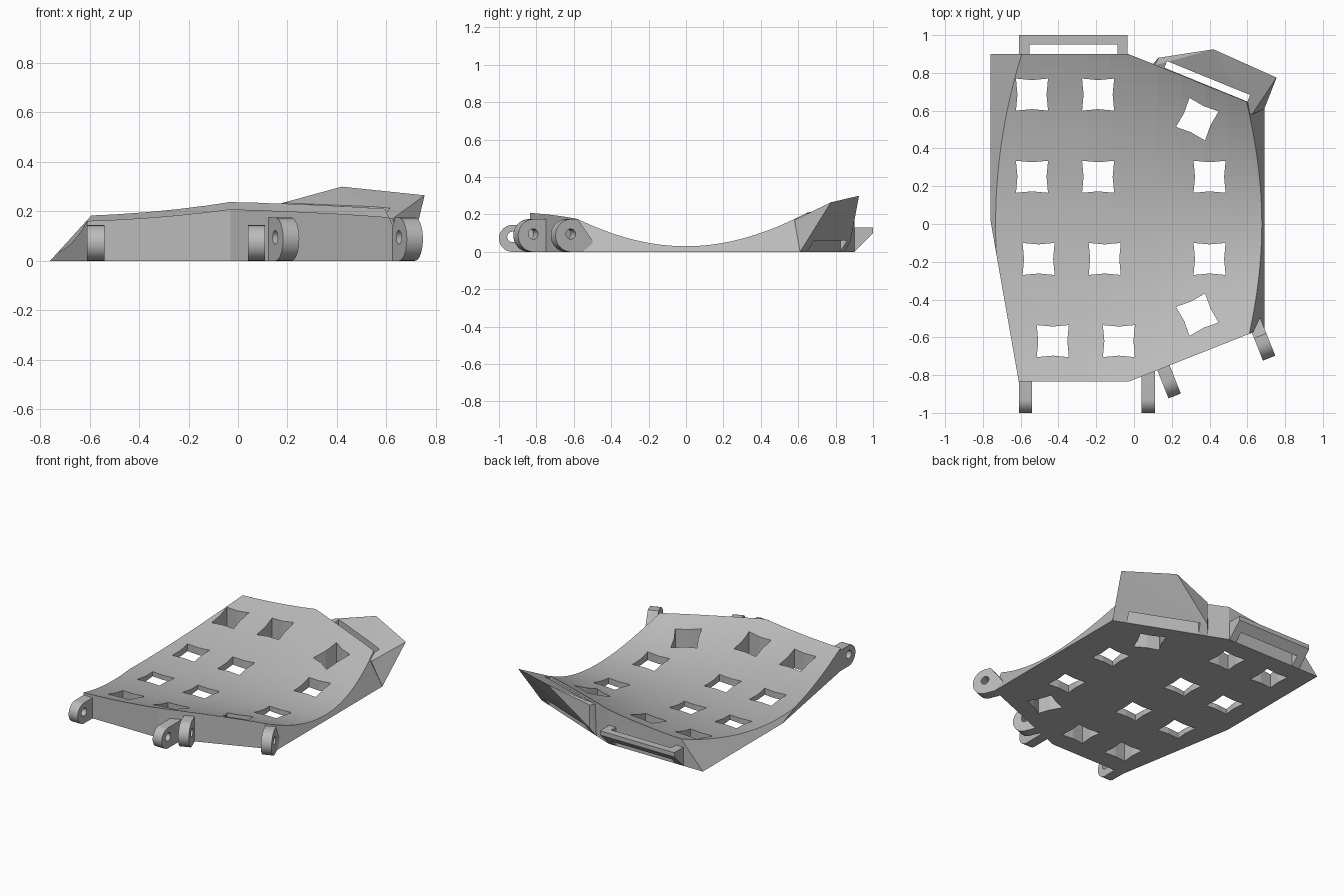
import bpy, bmesh
from math import radians, cos, sin, pi, atan2
from mathutils import Vector, Matrix

if "Cube" in bpy.data.objects:
    bpy.data.objects.remove(bpy.data.objects["Cube"], do_unlink=True)

grey = bpy.data.materials.new("plain grey")
grey.use_nodes = True
grey.diffuse_color = (0.5, 0.5, 0.5, 1)
grey.node_tree.nodes["Principled BSDF"].inputs["Base Color"].default_value = (0.5, 0.5, 0.5, 1)


def finish(name, bm):
    bmesh.ops.recalc_face_normals(bm, faces=bm.faces)
    mesh = bpy.data.meshes.new(name)
    bm.to_mesh(mesh)
    bm.free()
    mesh.materials.append(grey)
    ob = bpy.data.objects.new(name, mesh)
    bpy.context.collection.objects.link(ob)
    return ob


def prism(bm, points, direction):
    """Add a closed solid by sweeping a polygon along a vector."""
    base = [bm.verts.new(p) for p in points]
    tip = [bm.verts.new(Vector(p) + Vector(direction)) for p in points]
    bm.faces.new(base)
    bm.faces.new(tip)
    for i in range(len(base)):
        j = (i + 1) % len(base)
        bm.faces.new((base[i], base[j], tip[j], tip[i]))


def cut(target, cutter):
    mod = target.modifiers.new("cut", "BOOLEAN")
    mod.operation = "DIFFERENCE"
    mod.solver = "EXACT"
    mod.object = cutter
    bpy.context.view_layer.objects.active = target
    bpy.ops.object.modifier_apply(modifier=mod.name)
    bpy.data.objects.remove(cutter, do_unlink=True)


def box_cutter(x, y, sx, sy, angle=0):
    bm = bmesh.new()
    m = Matrix.Translation((x, y, 0)) @ Matrix.Rotation(radians(angle), 4, "Z")
    bmesh.ops.create_cube(bm, size=1, matrix=m @ Matrix.Diagonal((sx, sy, 2, 1)))
    return finish("slot_cutter", bm)


def top_height(x, y):
    return 0.03 + (0.262 + 0.2 * x + 0.13 * x * x) * y * y


# Base plate: flat underside, bevelled flanks
outline = [(-0.76, 0.9), (-0.76, 0.02), (-0.61, -0.835), (-0.03, -0.835),
           (0.69, -0.55), (0.69, 0.61), (-0.03, 0.9)]
bm = bmesh.new()
prism(bm, [(x, y, 0) for x, y in outline], (0, 0, 0.4))
for point, normal in (((-0.76, 0, 0), (-1.1, 0, 1)), ((0.69, 0, 0), (1, 0, 0.45))):
    bmesh.ops.bisect_plane(bm, geom=bm.verts[:] + bm.edges[:] + bm.faces[:], dist=1e-5,
                           plane_co=point, plane_no=normal, clear_outer=True)
    bmesh.ops.holes_fill(bm, edges=[e for e in bm.edges if e.is_boundary])
plate = finish("curved_plate", bm)

# Hollowed top surface
bm = bmesh.new()
bmesh.ops.create_grid(bm, x_segments=16, y_segments=48, size=1)
for v in bm.verts:
    v.co.z = top_height(v.co.x, v.co.y)
swept = bmesh.ops.extrude_face_region(bm, geom=bm.faces[:], use_keep_orig=True)
for v in swept["geom"]:
    if isinstance(v, bmesh.types.BMVert):
        v.co.z = 1
cut(plate, finish("hollow_cutter", bm))

# Square windows with slightly pinched sides
windows = [(-0.54, 0.685, 0), (-0.19, 0.685, 0), (0.335, 0.555, -25),
           (-0.54, 0.25, 0), (-0.19, 0.25, 0), (0.4, 0.25, 0),
           (-0.505, -0.185, 0), (-0.155, -0.185, 0), (0.4, -0.185, 0),
           (-0.43, -0.62, 0), (-0.08, -0.62, 0), (0.335, -0.48, 25)]
bm = bmesh.new()
for x, y, angle in windows:
    ring = []
    for i in range(8):
        a = radians(45 * i + angle)
        r = 0.077 if i % 2 == 0 else 0.12
        ring.append((x + r * cos(a), y + r * sin(a), -0.5))
    prism(bm, ring, (0, 0, 1.2))
cut(plate, finish("window_cutter", bm))

# Raised corner wing with a strap slot
bm = bmesh.new()
for p in [(0.1, 0.848, 0), (0.69, 0.61, 0), (0.13, 0.88, 0.06), (0.13, 0.88, 0.22),
          (0.42, 0.925, 0.3), (0.755, 0.775, 0.265), (0.11, 0.84, 0.215),
          (0.66, 0.66, 0.2), (0.625, 0.58, 0.17)]:
    bm.verts.new(p)
hull = bmesh.ops.convex_hull(bm, input=bm.verts[:])
bmesh.ops.delete(bm, geom=[v for v in bm.verts if not v.link_faces], context="VERTS")
wing = finish("corner_wing", bm)
cut(wing, box_cutter(0.388, 0.755, 0.475, 0.038, -22.2))

# Rear strap loop
bm = bmesh.new()
prism(bm, [(-0.61, y, z) for y, z in ((0.895, 0), (0.9, 0), (1, 0.1), (1, 0.13), (0.895, 0.13))],
      (0.575, 0, 0))
loop = finish("rear_strap_loop", bm)
cut(loop, box_cutter(-0.32, 0.925, 0.465, 0.05))


# Hinge lugs with a round eye; the lug points along the given angle
def lug(name, x, y, angle, r, back, slanted=False):
    width = 0.07
    m = (Matrix.Translation((x, y, r)) @ Matrix.Rotation(radians(angle), 4, "Z"))
    profile = [(r * cos(a), r * sin(a)) for a in [pi * (i / 16 - 0.5) for i in range(17)]]
    if slanted:
        profile += [(-0.04, r), (-back, -0.035), (-0.08, -r)]
    else:
        profile += [(-back, r), (-back, -r)]
    across = m.to_3x3() @ Vector((0, width, 0))
    bm = bmesh.new()
    prism(bm, [m @ Vector((u, -width / 2, w)) for u, w in profile], across)
    ob = finish(name, bm)
    bm = bmesh.new()
    turn = Matrix.Translation((0, 0, 0.008)) @ Matrix.Rotation(pi / 2, 4, "X")
    bmesh.ops.create_cone(bm, cap_ends=True, segments=24, radius1=0.028, radius2=0.028,
                          depth=0.3, matrix=m @ turn)
    cut(ob, finish("eye_cutter", bm))
    bpy.ops.object.select_all(action="DESELECT")
    ob.select_set(True)
    bpy.context.view_layer.objects.active = ob
    bpy.ops.object.shade_smooth_by_angle(angle=radians(30))


splay = -68.3
lug("front_lug_right", -0.575, -0.928, -90, 0.072, 0.12)
lug("front_lug_middle", 0.075, -0.928, -90, 0.072, 0.19)
lug("angled_lug_inner", 0.183, -0.829, splay, 0.0875, 0.12)
lug("angled_lug_outer", 0.683, -0.629, splay, 0.0875, 0.13, True)
